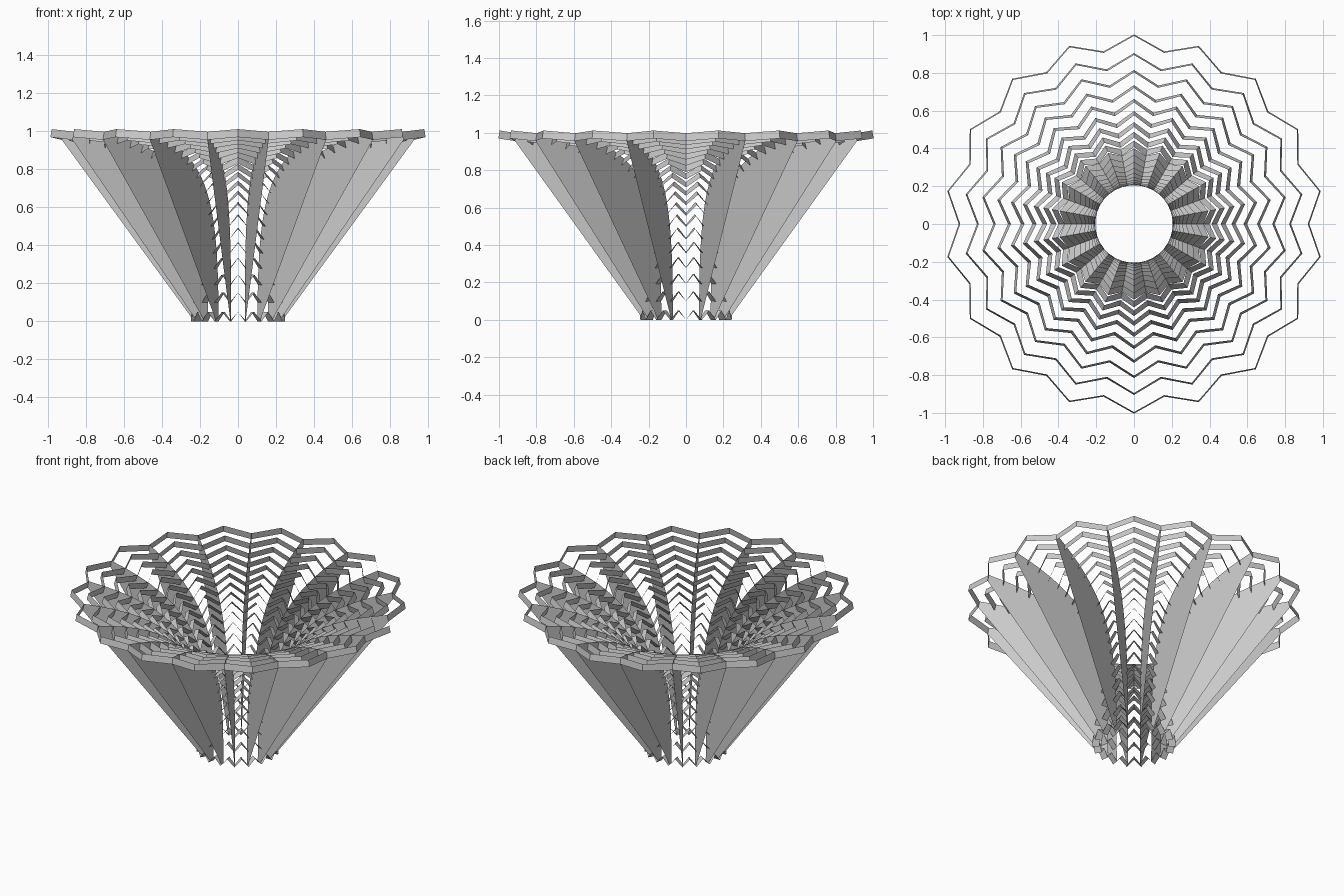
import bpy
from math import pi, cos, sin
from mathutils import Vector

if "Cube" in bpy.data.objects:
    bpy.data.objects.remove(bpy.data.objects["Cube"])

PETALS = 18       # pleats around, and ribs
STEPS = 18        # slat spacing along the trumpet profile
SLAT = 0.043      # slat width

# trumpet profile (radius, height) as a cubic curve
P = [Vector(p) for p in ((0.205, 0), (0.205, 0.62), (0.30, 0.88), (0.92, 0.998))]


def profile(t):
    u = 1 - t
    p = u**3 * P[0] + 3*u*u*t * P[1] + 3*u*t*t * P[2] + t**3 * P[3]
    d = u*u * (P[1]-P[0]) + 2*u*t * (P[2]-P[1]) + t*t * (P[3]-P[2])
    return p, d.normalized()


def spin(p, a):
    return (p[0] * cos(a), p[0] * sin(a), p[1])


def make(name, verts, faces):
    me = bpy.data.meshes.new(name)
    me.from_pydata(verts, [], faces)
    me.update()
    ob = bpy.data.objects.new(name, me)
    bpy.context.collection.objects.link(ob)
    return ob


# pleated slat rings, each standing square to the profile
n = PETALS * 2
for k in range(STEPS + 1):
    t = k / STEPS
    p, tan = profile(t)
    out = Vector((tan.y, -tan.x)) * SLAT
    peak = tan * (0.05 + 0.027 * t)
    verts, faces = [], []
    for i in range(n):
        a = i * 2 * pi / n
        q = p + peak if i % 2 else p
        verts += [spin(q, a), spin(q + out, a)]
        j = (i + 1) % n
        faces.append((2*i, 2*j, 2*j + 1, 2*i + 1))
    make(f"slat_ring_{k + 1}", verts, faces)

# flat radial ribs between the profile and a straight outer edge
outline = [profile(k / STEPS)[0] for k in range(STEPS + 1)]
end, tan = profile(1)
outline += [end + Vector((tan.y, -tan.x)) * SLAT, Vector((0.23, 0))]
verts, faces = [], []
for i in range(PETALS):
    base = len(verts)
    verts += [spin(p, i * 2 * pi / PETALS) for p in outline]
    faces.append(tuple(range(base, len(verts))))
make("radial_ribs", verts, faces)
